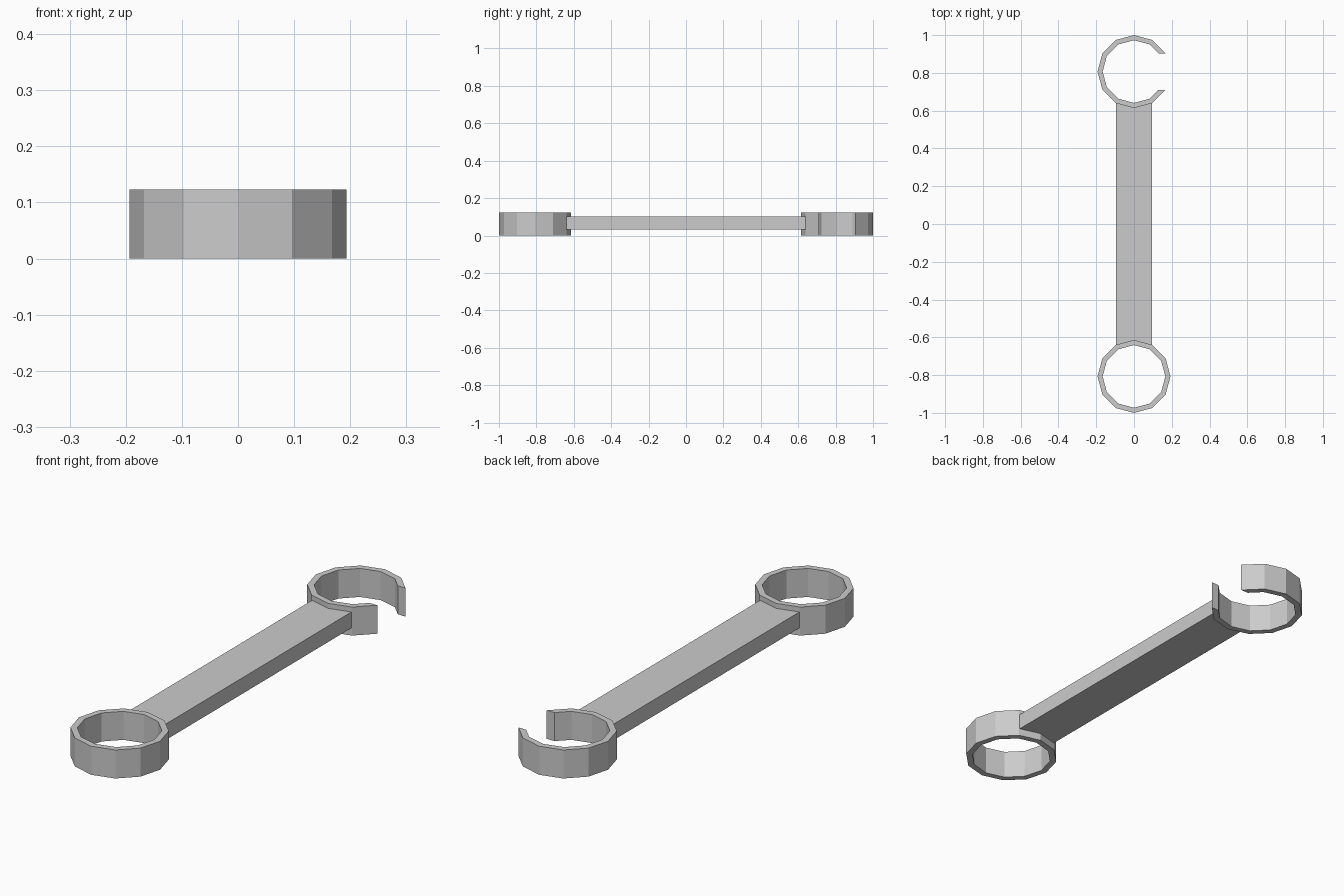
import bpy, bmesh
from math import cos, sin, radians

if "Cube" in bpy.data.objects:
    bpy.data.objects.remove(bpy.data.objects["Cube"])

OUTER, INNER, HEIGHT, OFFSET = 0.193, 0.166, 0.123, 0.807


def arc(r, cy, a0, a1):
    # points every 30 degrees on a twelve-sided circle
    return [(r * cos(radians(a)), cy + r * sin(radians(a))) for a in range(a0, a1 + 1, 30)]


def make_object(name, bm):
    bmesh.ops.recalc_face_normals(bm, faces=bm.faces)
    mesh = bpy.data.meshes.new(name)
    bm.to_mesh(mesh)
    bm.free()
    obj = bpy.data.objects.new(name, mesh)
    bpy.context.collection.objects.link(obj)
    return obj


def band(name, outer, inner, closed):
    # flat strip between two outlines, extruded upward
    bm = bmesh.new()
    o = [bm.verts.new((x, y, 0)) for x, y in outer]
    i = [bm.verts.new((x, y, 0)) for x, y in inner]
    n = len(o)
    faces = [bm.faces.new((o[k], o[(k + 1) % n], i[(k + 1) % n], i[k]))
             for k in range(n if closed else n - 1)]
    top = bmesh.ops.extrude_face_region(bm, geom=faces, use_keep_orig=True)
    verts = [g for g in top["geom"] if isinstance(g, bmesh.types.BMVert)]
    bmesh.ops.translate(bm, verts=verts, vec=(0, 0, HEIGHT))
    return make_object(name, bm)


# closed ring end
band("closed_ring", arc(OUTER, -OFFSET, 0, 330), arc(INNER, -OFFSET, 0, 330), True)

# open jaw end, its tips cut flat along x
outer = arc(OUTER, OFFSET, 30, 330)
inner = arc(INNER, OFFSET, 30, 330)
tip_x = INNER * (cos(radians(60)) + sin(radians(60))) - OUTER / 2
inner[0] = (tip_x, outer[0][1])
inner[-1] = (tip_x, outer[-1][1])
band("open_jaw", outer, inner, False)

# handle bar
bm = bmesh.new()
bmesh.ops.create_cube(bm, size=1)
bmesh.ops.scale(bm, vec=(0.188, 1.281, 0.069), verts=bm.verts)
bmesh.ops.translate(bm, vec=(0, 0, 0.067), verts=bm.verts)
make_object("handle", bm)
